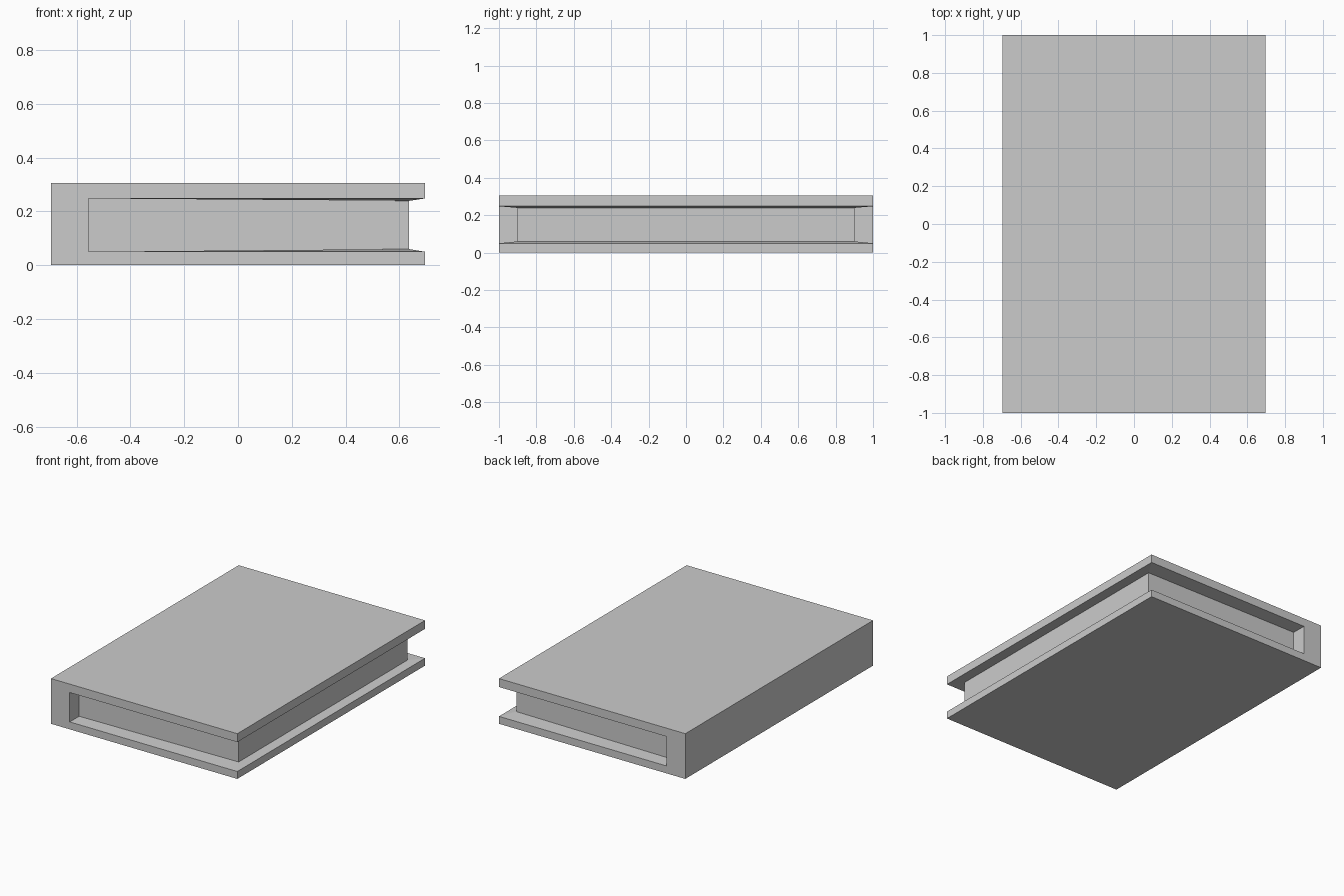
import bpy
import bmesh

if "Cube" in bpy.data.objects:
    bpy.data.objects.remove(bpy.data.objects["Cube"])

X, Y, H = 0.695, 1.0, 0.305        # half width, half length, thickness
SPINE = -0.555                     # inner side of the spine
LOW, HIGH = 0.05, 0.248            # inner faces of the covers at the rim
EDGE_X, EDGE_Y = 0.635, 0.9        # recessed page block
PAGE_LOW, PAGE_HIGH = 0.06, 0.239  # page block height away from the spine

bm = bmesh.new()

# C-shaped cover profile at both ends
profile = [(SPINE, LOW), (X, LOW), (X, 0), (-X, 0),
           (-X, H), (X, H), (X, HIGH), (SPINE, HIGH)]
front = [bm.verts.new((x, -Y, z)) for x, z in profile]
back = [bm.verts.new((x, Y, z)) for x, z in profile]
bm.faces.new(front)
bm.faces.new(back)

# Outer skin of covers and spine
for i in range(1, 6):
    bm.faces.new((front[i], front[i + 1], back[i + 1], back[i]))

# Page block edges, tapering slightly away from the spine
plan = [(SPINE, -EDGE_Y), (EDGE_X, -EDGE_Y), (EDGE_X, EDGE_Y), (SPINE, EDGE_Y)]
low = [bm.verts.new((x, y, LOW if x < 0 else PAGE_LOW)) for x, y in plan]
high = [bm.verts.new((x, y, HIGH if x < 0 else PAGE_HIGH)) for x, y in plan]
rim_low = [front[0], front[1], back[1], back[0]]
rim_high = [front[7], front[6], back[6], back[7]]
for i in range(3):
    bm.faces.new((low[i], low[i + 1], high[i + 1], high[i]))
    for rim, page in ((rim_low, low), (rim_high, high)):
        bm.faces.new((rim[i], rim[i + 1], page[i + 1], page[i]))

# Spine walls closing the recess at each end
for i in (0, 3):
    bm.faces.new((rim_low[i], low[i], high[i], rim_high[i]))

bmesh.ops.recalc_face_normals(bm, faces=bm.faces)
mesh = bpy.data.meshes.new("closed_book")
bm.to_mesh(mesh)
bm.free()
book = bpy.data.objects.new("closed_book", mesh)
bpy.context.collection.objects.link(book)
